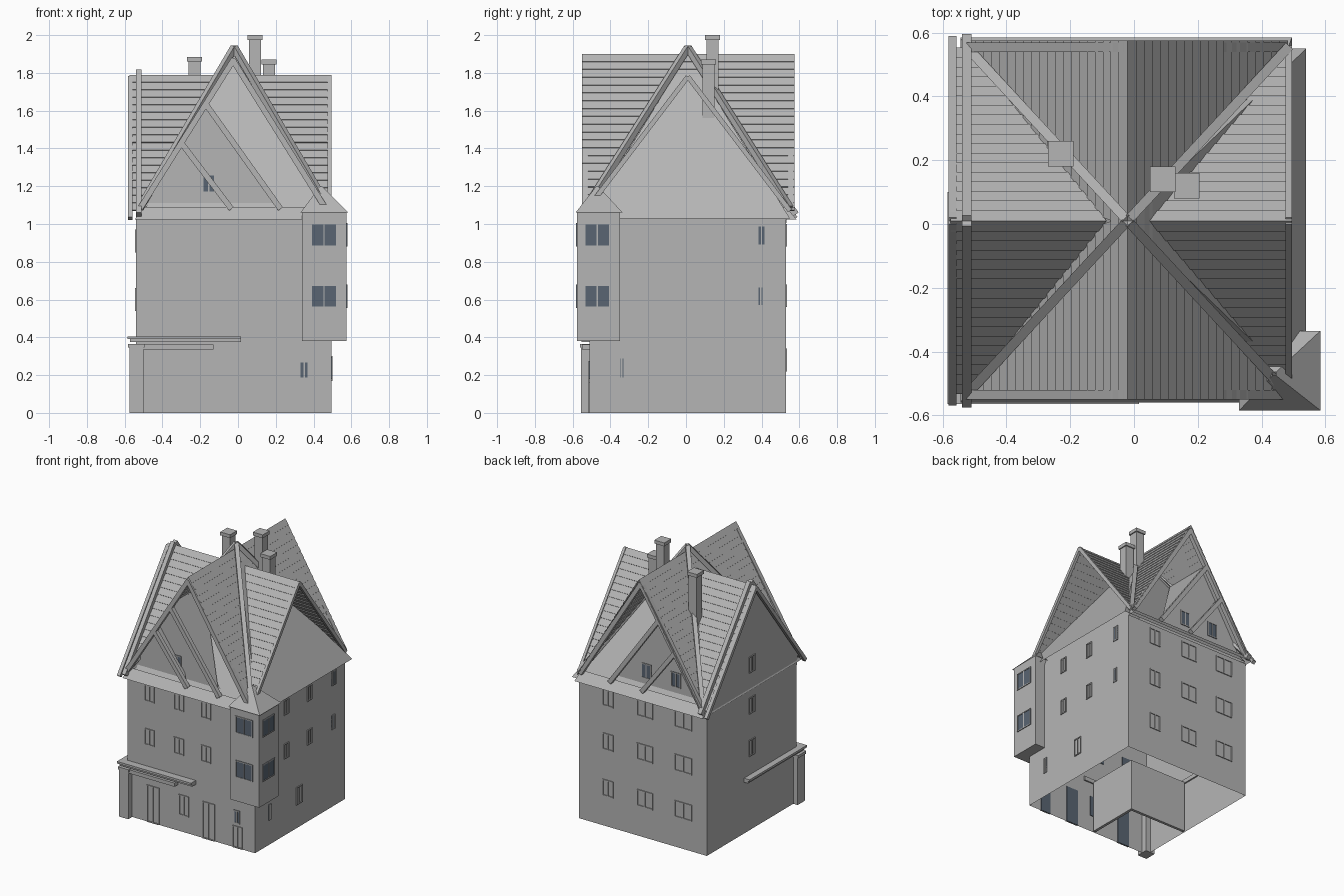
import bpy, bmesh
from mathutils import Vector

cube = bpy.data.objects.get("Cube")
if cube:
    bpy.data.objects.remove(cube, do_unlink=True)


def material(name, colour):
    m = bpy.data.materials.new(name)
    m.use_nodes = True
    m.diffuse_color = (*colour, 1)
    m.node_tree.nodes["Principled BSDF"].inputs["Base Color"].default_value = (*colour, 1)
    return m


STONE = material("stone grey", (0.46, 0.46, 0.46))
GLASS = material("slate blue glass", (0.10, 0.13, 0.17))


def finish(name, bm):
    mesh = bpy.data.meshes.new(name)
    bm.to_mesh(mesh)
    bm.free()
    mesh.materials.append(STONE)
    mesh.materials.append(GLASS)
    obj = bpy.data.objects.new(name, mesh)
    bpy.context.collection.objects.link(obj)
    return obj


def box(bm, a, b, mat=0):
    lo = [min(p) for p in zip(a, b)]
    hi = [max(p) for p in zip(a, b)]
    verts = bmesh.ops.create_cube(bm, size=1)["verts"]
    for v in verts:
        v.co = [lo[i] if v.co[i] < 0 else hi[i] for i in range(3)]
    for f in {f for v in verts for f in v.link_faces}:
        f.material_index = mat


def face(bm, *points):
    return bm.faces.new([bm.verts.new(p) for p in points])


def beam(bm, p, q, width, depth):
    # the beam's width stays horizontal
    p, q = Vector(p), Vector(q)
    z = (q - p).normalized()
    x = Vector((0, 0, 1)).cross(z).normalized()
    y = z.cross(x)
    for v in bmesh.ops.create_cube(bm, size=1)["verts"]:
        c = v.co.copy()
        v.co = (p + q) / 2 + x * c.x * width + y * c.y * depth + z * c.z * (q - p).length


def frustum(name, low, high):
    # open ended shell; each level is x0, x1, y0, y1, z
    bm = bmesh.new()
    rings = [[bm.verts.new(c) for c in ((a, c, z), (b, c, z), (b, d, z), (a, d, z))]
             for a, b, c, d, z in (low, high)]
    for i in range(4):
        j = (i + 1) % 4
        bm.faces.new((rings[0][i], rings[0][j], rings[1][j], rings[1][i]))
    return finish(name, bm)


X0, X1, Y0, Y1 = -0.54, 0.495, -0.51, 0.53
EAVE, XR, YR = 1.07, -0.02, 0.01        # eave height, ridge centre lines
TOP_X, TOP_Y = 1.79, 1.90               # ridge heights along x and along y
HALF_X, HALF_Y = 0.50, 0.54             # half spans

# Hollow body, open below, with a shop room inside
frustum("body", (X0, X1, Y0, Y1, 0), (X0, X1, Y0, Y1, 1.03))
bm = bmesh.new()
box(bm, (-0.08, Y0 + 0.01, 0), (-0.06, -0.1, 0.38))
box(bm, (X0 + 0.01, -0.12, 0), (-0.06, -0.1, 0.38))
finish("shop_partition", bm)

# Corner bay with its small roof
bm = bmesh.new()
box(bm, (0.34, -0.577, 0.38), (0.575, -0.35, 1.07))
finish("corner_bay", bm)
frustum("bay_roof", (0.33, 0.585, -0.585, -0.335, 1.06), (0.435, 0.445, -0.475, -0.465, 1.2))

# Eaves and smooth inner hipped roof
frustum("eaves", (-0.545, X1, -0.56, 0.585, 1.025), (-0.51, X1 - 0.02, -0.51, 0.53, 1.09))
frustum("inner_roof", (XR - HALF_X, 0.54, YR - HALF_Y, YR + HALF_Y, 1.03),
        (XR - 0.005, XR + 0.005, YR - 0.005, YR + 0.005, TOP_Y - 0.01))


# Tiled roof arms, each row lifted at its lower edge and cut at the valley
def tiled_roof(name, along, ends, rows):
    across = 1 - along
    centre, half, top = ((YR, HALF_Y, TOP_X), (XR, HALF_X, TOP_Y))[along]
    other, ohalf, otop = ((XR, HALF_X, TOP_Y), (YR, HALF_Y, TOP_X))[along]
    bm = bmesh.new()

    def point(a, side, t, lift=0):
        p = [0, 0, top - (top - EAVE) * t + lift]
        p[along], p[across] = a, centre + side * (half * t + lift)
        return p

    def valley(t, end):
        z = top - (top - EAVE) * t
        reach = max(0, ohalf * (otop - z) / (otop - EAVE))
        return other + (reach if end > 0 else -reach)

    for side in (-1, 1):
        for end in ends:
            for i in range(rows):
                t, u = i / rows, (i + 1) / rows
                face(bm, point(valley(t, end), side, t), point(end, side, t),
                     point(end, side, u, 0.003), point(valley(u, end), side, u, 0.003))
                face(bm, point(valley(u, end), side, u, 0.003), point(end, side, u, 0.003),
                     point(end, side, u), point(valley(u, end), side, u))
    finish(name, bm)


tiled_roof("cross_roof_tiles", 0, (-0.575, X1), 18)
tiled_roof("main_roof_tiles", 1, (-0.55, 0.575), 20)

# Hip beams from the four corners to the centre
bm = bmesh.new()
for sx in (-1, 1):
    for sy in (-1, 1):
        beam(bm, (XR + sx * HALF_X, YR + sy * HALF_Y, 1.085), (XR, YR, 1.935), 0.03, 0.03)
finish("hip_beams", bm)

# Left gable wall and barge boards, right gable rakes
bm = bmesh.new()
face(bm, (X0, Y0, 1.0), (X0, Y1, 1.0), (X0, YR + 0.53, EAVE), (X0, YR, TOP_X), (X0, YR - 0.53, EAVE))
finish("left_gable_wall", bm)
bm = bmesh.new()
for side in (-1, 1):
    beam(bm, (-0.525, YR + side * 0.57, 1.05), (-0.525, YR, 1.805), 0.03, 0.04)
    beam(bm, (-0.57, YR + side * 0.57, 1.03), (-0.57, YR, 1.775), 0.025, 0.025)
    beam(bm, (X1 - 0.01, YR + side * HALF_Y, EAVE), (X1 - 0.01, YR, TOP_X - 0.01), 0.02, 0.025)
finish("gable_barge_boards", bm)

# Nested front and back gables: all share the left slope
LEFT = XR - HALF_X


def on_left_slope(z):
    return XR - HALF_X * (TOP_Y - z) / (TOP_Y - EAVE)


rakes, slopes, walls = bmesh.new(), bmesh.new(), bmesh.new()
for sy in (-1, 1):
    edge = YR + sy * 0.545
    for z, foot in ((1.885, XR + HALF_X - 0.015), (1.65, 0.225), (1.44, -0.035)):
        peak = on_left_slope(z)
        beam(rakes, (foot, edge, 1.08), (peak, edge, z - 0.015), 0.03, 0.03)
        if z < 1.8:
            back = YR + sy * HALF_Y * (TOP_Y - z) / (TOP_Y - EAVE)
            face(slopes, (foot, edge, EAVE), (peak, edge, z), (peak, back, z))
    beam(rakes, (LEFT, edge, 1.08), (XR, edge, 1.875), 0.03, 0.03)
    recess = YR + sy * 0.49
    face(walls, (LEFT, recess, EAVE), (0.225, recess, EAVE), (on_left_slope(1.64), recess, 1.64))
finish("gable_rakes", rakes)
finish("small_gable_slopes", slopes)
finish("small_gable_walls", walls)

# Chimneys with caps
bm = bmesh.new()
for x, y, top, base in ((-0.23, 0.22, 1.885, 1.4), (0.09, 0.14, 2.0, 1.55), (0.165, 0.12, 1.87, 1.4)):
    box(bm, (x - 0.032, y - 0.032, base), (x + 0.032, y + 0.032, top))
    box(bm, (x - 0.04, y - 0.04, top - 0.025), (x + 0.04, y + 0.04, top))
finish("chimneys", bm)

# Windows and doors: each wall maps (along, out, up) to a point
WALLS = {
    "front": lambda u, d, z: (u, Y0 - d, z),
    "back": lambda u, d, z: (u, Y1 + d, z),
    "right": lambda u, d, z: (X1 + d, u, z),
    "left": lambda u, d, z: (X0 - d, u, z),
    "bay_front": lambda u, d, z: (u, -0.577 - d, z),
    "bay_right": lambda u, d, z: (0.575 + d, u, z),
    "front_gable": lambda u, d, z: (u, YR - 0.49 - d, z),
    "back_gable": lambda u, d, z: (u, YR + 0.49 + d, z),
}


def openings(name, wall, items, glazed=False):
    at = WALLS[wall]
    bm = bmesh.new()
    for u, z, w, h in items:
        a, b, r = u - w / 2, u + w / 2, 0.007
        # glass lies outside the wall when glazed, otherwise just behind it
        inner, outer = (0, 0.003) if glazed else (-0.006, -0.002)
        box(bm, at(a, inner, z), at(b, outer, z + h), 1)
        for s, e in ((a, a + r), (b - r, b), (u - r / 2, u + r / 2)):
            box(bm, at(s, 0, z), at(e, 0.006, z + h))
        for s in (z, z + h - r):
            box(bm, at(a, 0, s), at(b, 0.006, s + r))
    finish(name, bm)


FLOORS = (0.56, 0.88)
openings("front_windows", "front", [(u, z, 0.08, 0.12) for u in (-0.36, -0.12, 0.1) for z in FLOORS]
         + [(-0.08, 0.12, 0.08, 0.15)])
openings("front_doors", "front", [(-0.33, 0, 0.1, 0.27), (0.12, 0, 0.1, 0.27), (0.355, 0, 0.08, 0.16)])
openings("corner_window", "front", [(0.35, 0.18, 0.05, 0.095)], True)
openings("back_windows", "back", [(u, z, w, 0.12) for u, w in ((0.26, 0.09), (-0.04, 0.13), (-0.35, 0.14))
                                  for z in (0.22,) + FLOORS])
openings("right_windows", "right", [(u, z, 0.055, 0.11) for u in (-0.15, 0.12) for z in FLOORS]
         + [(0, 0.17, 0.07, 0.13)])
openings("right_glazed_windows", "right", [(0.4, 0.885, 0.045, 0.11), (0.395, 0.565, 0.035, 0.105),
                                           (-0.34, 0.18, 0.03, 0.115)], True)
openings("left_windows", "left", [(YR, z, 0.07, 0.12) for z in (0.54, 0.85, 1.15)])
for wall, u in (("bay_front", 0.455), ("bay_right", -0.47)):
    openings(wall + "_windows", wall, [(u, z, 0.14, 0.125) for z in (0.555, 0.88)], True)
openings("front_gable_window", "front_gable", [(-0.155, 1.165, 0.07, 0.1)], True)
openings("back_gable_windows", "back_gable", [(u, 1.15, 0.08, 0.11) for u in (-0.03, -0.27)], True)

# Shop front: corner pillar, wrapping canopy, sign board
bm = bmesh.new()
box(bm, (-0.575, -0.555, 0), (-0.5, -0.47, 0.345))
box(bm, (-0.582, -0.56, 0.345), (-0.495, -0.465, 0.365))
finish("corner_pillar", bm)
bm = bmesh.new()
for lift, out in ((0.375, 0.012), (0.39, 0.0)):
    box(bm, (-0.585 + out, -0.565 + out, lift), (0.015, Y0 + 0.01, lift + 0.015))
    box(bm, (-0.585 + out, -0.565 + out, lift), (X0 + 0.01, 0.1, lift + 0.015))
finish("shop_canopy", bm)
bm = bmesh.new()
box(bm, (-0.5, -0.55, 0.335), (-0.13, Y0 + 0.01, 0.362))
finish("sign_board", bm)
